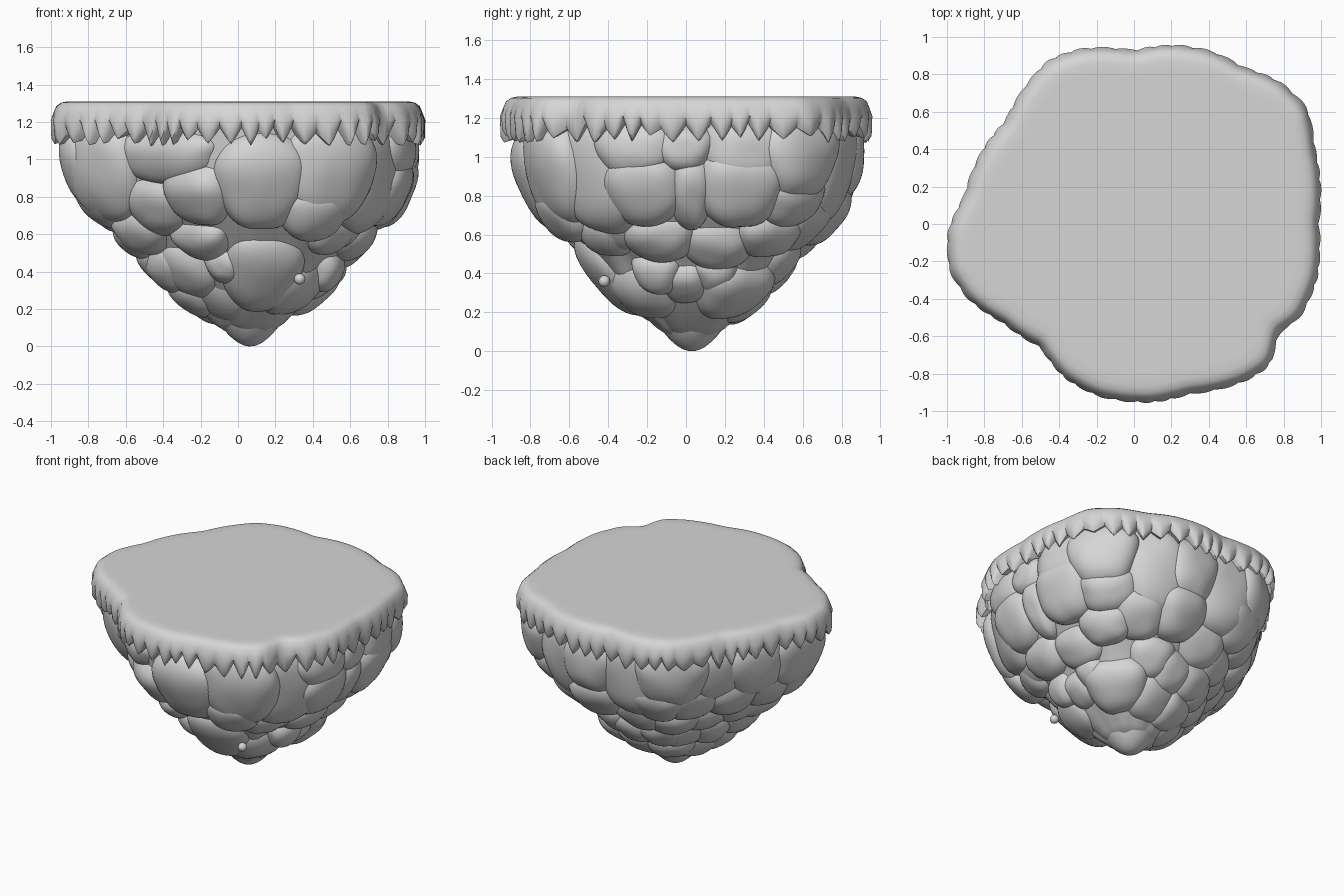
import bpy, bmesh, math, random
from mathutils import Vector, Matrix, noise

random.seed(4)
if "Cube" in bpy.data.objects:
    bpy.data.objects.remove(bpy.data.objects["Cube"])

stone = bpy.data.materials.new("stone grey")
stone.use_nodes = True
GREY = (0.67, 0.67, 0.67, 1)
stone.diffuse_color = GREY
stone.node_tree.nodes["Principled BSDF"].inputs["Base Color"].default_value = GREY

# Plan outline of the rim, counter-clockwise
OUTLINE = [(.985, 0), (.965, .4), (.925, .62), (.785, .755), (.585, .835), (.42, .92), (.22, .955),
           (0, .925), (-.28, .935), (-.455, .875), (-.605, .7), (-.685, .55), (-.805, .4), (-.905, .15),
           (-.995, -.05), (-.985, -.25), (-.885, -.4), (-.7, -.525), (-.5, -.655), (-.37, -.82),
           (-.2, -.915), (.1, -.95), (.3, -.905), (.6, -.835), (.725, -.755), (.77, -.58),
           (.885, -.5), (.975, -.3)]
# Height against share of the rim radius
PROFILE = [(0, 0), (.04, .1), (.1, .2), (.3, .44), (.5, .61), (.65, .78), (.8, .89),
           (1, .945), (1.3, .95)]


def lerp_table(table, t):
    for (a, u), (b, v) in zip(table, table[1:]):
        if t <= b:
            return u + (v - u) * (t - a) / (b - a)
    return table[-1][1]


TURN = 2 * math.pi
POLAR = sorted((math.atan2(y, x) % TURN, math.hypot(x, y)) for x, y in OUTLINE)
POLAR.append((TURN, POLAR[0][1]))


def rim_radius(angle):
    return sum(lerp_table(POLAR, (angle + k * .03) % TURN) for k in (-1, 0, 1)) / 3


def rock_point(angle, z):
    r = rim_radius(angle) * lerp_table(PROFILE, z)
    lean = max(0, 1 - z / 1.2)
    return Vector((r * math.cos(angle) + .065 * lean, r * math.sin(angle) + .03 * lean, z))


def finish(name, bm, crease=40):
    bmesh.ops.recalc_face_normals(bm, faces=bm.faces)
    mesh = bpy.data.meshes.new(name)
    bm.to_mesh(mesh)
    bm.free()
    mesh.materials.append(stone)
    obj = bpy.data.objects.new(name, mesh)
    bpy.context.collection.objects.link(obj)
    bpy.ops.object.select_all(action='DESELECT')
    obj.select_set(True)
    bpy.context.view_layer.objects.active = obj
    bpy.ops.object.shade_smooth_by_angle(angle=math.radians(crease))


def loft(name, rings, crease=40):
    bm = bmesh.new()
    loops = [[bm.verts.new(p) for p in ring] for ring in rings]
    for a, b in zip(loops, loops[1:]):
        for i in range(len(a)):
            j = (i + 1) % len(a)
            bm.faces.new((a[i], a[j], b[j], b[i]))
    bm.faces.new(loops[0])
    bm.faces.new(loops[-1])
    finish(name, bm, crease)


# Rock core, set just behind the boulders
core_rings = []
for z in (.06, .1, .2, .3, .4, .5, .65, .8, 1, 1.2):
    core_rings.append([])
    for i in range(96):
        p = rock_point(TURN * i / 96, z)
        core_rings[-1].append(Vector((p.x * .93, p.y * .93, z + .02)))
loft("rock_core", core_rings)


def boulder(name, degrees, z, half_w, half_h, proud=.015, depth=.15):
    angle = math.radians(degrees)
    p = rock_point(angle, z)
    across = (rock_point(angle + .15, z) - rock_point(angle - .15, z)).normalized()
    up = rock_point(angle, z + .08) - rock_point(angle, z - .08)
    out = across.cross(up).normalized()
    up = out.cross(across)
    frame = Matrix((across, out, up)).transposed()
    seed = Vector((degrees, z * 9, 3))
    bm = bmesh.new()
    bmesh.ops.create_icosphere(bm, subdivisions=4, radius=1)
    for v in bm.verts:
        # Squarish pillow, narrowing towards its foot, with soft chiselled lumps
        n = v.co.copy()
        q = n * sum(abs(c) ** 2.4 for c in n) ** (-1 / 2.4)
        q *= 1 + .07 * noise.noise(n * 1.3 + seed)
        taper = 1 + .16 * q.z
        v.co = p + frame @ Vector((q.x * half_w * taper, q.y * depth - depth + proud, q.z * half_h))
    finish(name, bm)


# Front boulders: bearing, height, half width, half height
FRONT = [(-82, .83, .25, .27), (-111, .76, .2, .19), (-134, .7, .21, .19), (-155, .9, .26, .27),
         (-57, .89, .26, .29), (-42, .55, .17, .15), (-118, .53, .19, .14),
         (-137, .37, .2, .19), (-106, .4, .12, .12), (-128, .22, .2, .19), (-153, .56, .19, .16)]
# Boulders on the side towards +x
SIDE = [(-34, .88, .27, .31), (-18, 1.04, .22, .16), (-16, .78, .22, .21), (1, .78, .12, .22),
        (-1, 1.04, .16, .13), (18, .8, .23, .22), (19, 1.02, .23, .18), (38, .98, .23, .22),
        (40, .72, .2, .17), (-36, .58, .18, .15), (-14, .53, .2, .16), (14, .5, .19, .17),
        (36, .55, .18, .15), (-22, .36, .13, .13), (-3, .31, .15, .15), (16, .36, .12, .13),
        (36, .25, .21, .2), (-42, .25, .2, .19)]
# Back boulders
BACK = [(60, .9, .24, .29), (79, .96, .21, .23), (98, .9, .26, .28), (55, .62, .19, .19),
        (76, .65, .2, .2), (98, .55, .2, .18), (66, .42, .17, .17), (86, .38, .17, .17),
        (78, .22, .18, .18)]
for side, stones in (("front", FRONT), ("side", SIDE), ("back", BACK)):
    for i, placing in enumerate(stones):
        boulder(f"{side}_boulder_{i + 1}", *placing, proud=random.uniform(.005, .03))

# Staggered rows round the side towards -x: height, half width, half height, bearings
ROWS = {
    "upper": (.96, .25, .24, (121, 141, 162, 184)),
    "second": (.73, .2, .19, (113, 132, 152, 174, 192)),
    "third": (.54, .19, .16, (121, 143, 167, 188)),
    "fourth": (.38, .17, .16, (108, 132, 156, 180, 200)),
    "base": (.21, .17, .17, (118, 155, 192)),
}
for row, (z, w, h, bearings) in ROWS.items():
    for i, bearing in enumerate(bearings):
        boulder(f"{row}_row_boulder_{i + 1}", bearing, z + random.uniform(-.03, .03), w, h)

# Single stones that stand out
boulder("front_keystone", -78, .34, .22, .28, proud=.03)
boulder("front_knob_stone", -61, .66, .18, .18, proud=.04)
boulder("front_ledge", -126, 1.0, .36, .15, proud=.02)

# Pointed foot of the rock
bm = bmesh.new()
bmesh.ops.create_icosphere(bm, subdivisions=4, radius=1)
for v in bm.verts:
    spread = .2 * (1 + .3 * v.co.z)
    v.co = (.065 + v.co.x * spread, .03 + v.co.y * spread, .2 + v.co.z * .2)
finish("foot_stone", bm)

# Two round pebbles
for name, spot in (("front_pebble", (.33, -.42, .36)), ("back_pebble", (.37, .39, .35))):
    bm = bmesh.new()
    bmesh.ops.create_icosphere(bm, subdivisions=3, radius=.03)
    bmesh.ops.translate(bm, verts=bm.verts, vec=spot)
    finish(name, bm)

# Turf cap with a toothed, scalloped skirt
TEETH, STEPS = 56, 12
tips = [random.uniform(1.07, 1.11) for _ in range(TEETH)]
valleys = [random.uniform(1.14, 1.18) for _ in range(TEETH)]
cap_rings = [[] for _ in range(9)]
for i in range(TEETH * STEPS):
    tooth, t = divmod(i, STEPS)
    # Slightly uneven tooth widths
    angle = TURN * i / (TEETH * STEPS)
    angle += .02 * math.sin(angle * 11)
    rise = abs(2 * t / STEPS - 1)
    valley = valleys[tooth] if t < STEPS / 2 else valleys[(tooth + 1) % TEETH]
    hem = tips[tooth] + (valley - tips[tooth]) * rise ** 1.1
    puff = .015 * (1 - rise ** 2)
    r = rim_radius(angle)
    levels = [(-.14, 1.31), (-.085, 1.31), (-.05, 1.303), (-.025, 1.285), (-.01, 1.25),
              (puff * .6 - .003, 1.21), (puff - .012, hem + .03), (puff - .03, hem), (-.12, hem + .03)]
    for ring, (offset, z) in zip(cap_rings, levels):
        ring.append(Vector(((r + offset) * math.cos(angle), (r + offset) * math.sin(angle), z)))
loft("turf_cap", cap_rings, 50)
